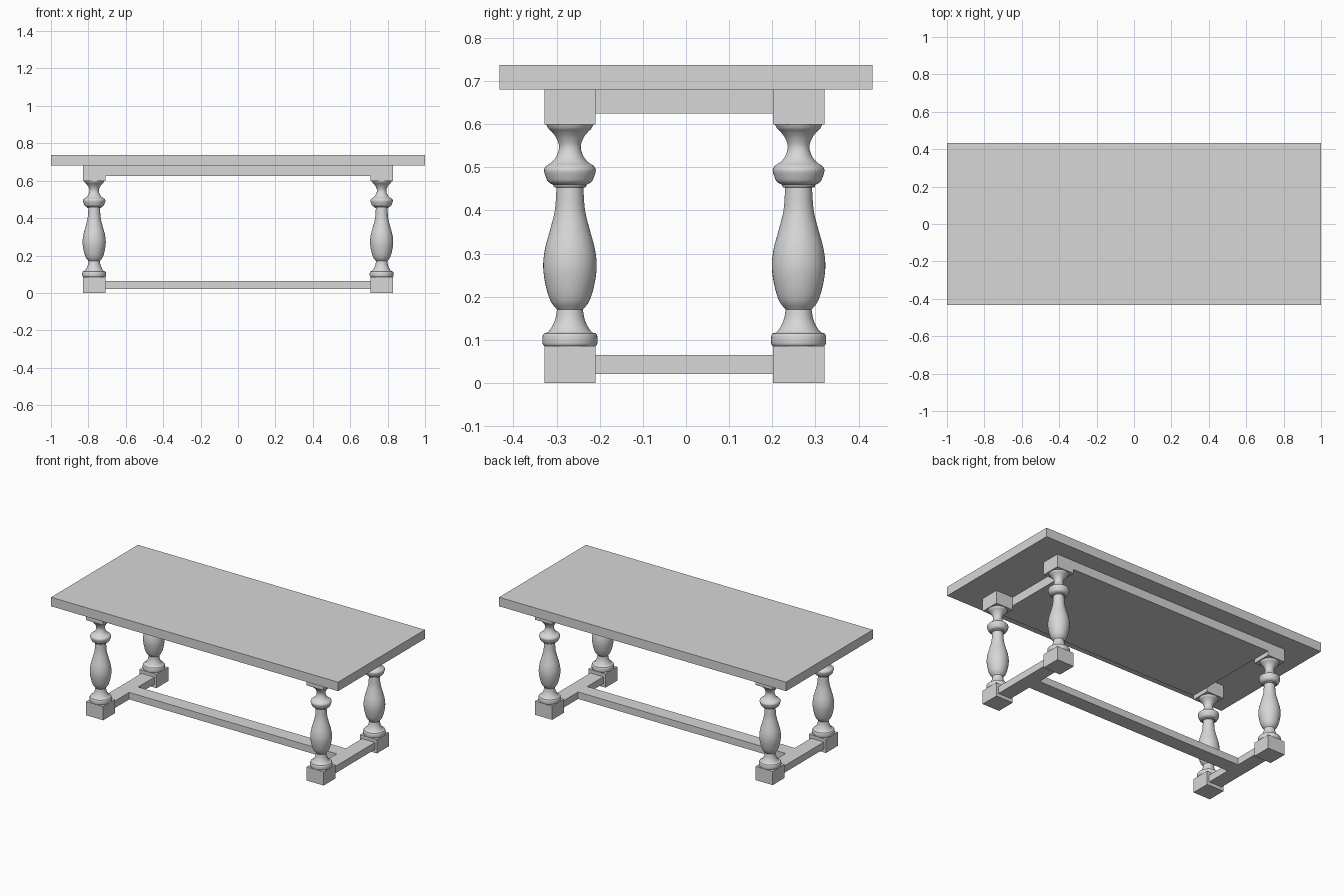
import bpy, bmesh, math
from mathutils import Vector

cube = bpy.data.objects.get("Cube")
if cube:
    bpy.data.objects.remove(cube, do_unlink=True)

GREY = (0.68, 0.68, 0.68, 1)
grey = bpy.data.materials.new("plain grey")
grey.use_nodes = True
grey.diffuse_color = GREY
grey.node_tree.nodes["Principled BSDF"].inputs["Base Color"].default_value = GREY


def make_object(name, bm):
    bmesh.ops.recalc_face_normals(bm, faces=bm.faces)
    mesh = bpy.data.meshes.new(name)
    bm.to_mesh(mesh)
    bm.free()
    mesh.materials.append(grey)
    obj = bpy.data.objects.new(name, mesh)
    bpy.context.collection.objects.link(obj)
    return obj


def box(name, x, y, z):
    """Box from (low, high) ranges along each axis."""
    bm = bmesh.new()
    bmesh.ops.create_cube(bm, size=1)
    for v in bm.verts:
        v.co = [(a + b) / 2 + c * (b - a) for (a, b), c in zip((x, y, z), v.co)]
    return make_object(name, bm)


def smooth_curve(points, steps=4):
    """Rounded line through a few (radius, height) points."""
    p = [Vector(q) for q in points]
    p = [2 * p[0] - p[1]] + p + [2 * p[-1] - p[-2]]
    out = []
    for a, b, c, d in zip(p, p[1:], p[2:], p[3:]):
        for i in range(steps):
            t = i / steps
            out.append(b + (c - a) * t / 2 + (2 * a - 5 * b + 4 * c - d) * t**2 / 2
                       + (3 * b - a - 3 * c + d) * t**3 / 2)
    return out + [p[-2]]


def turned(name, sections, x, y, sides=40):
    """Lathe the profile sections around a vertical axis; section joints stay sharp."""
    bm = bmesh.new()
    profile = [q for s in sections for q in smooth_curve(s)]
    verts = [bm.verts.new((r, 0, z)) for r, z in profile]
    edges = [bm.edges.new(pair) for pair in zip(verts, verts[1:])]
    bmesh.ops.spin(bm, geom=verts + edges, cent=(0, 0, 0), axis=(0, 0, 1),
                   angle=math.tau, steps=sides, use_duplicate=False)
    bmesh.ops.remove_doubles(bm, verts=bm.verts, dist=0.0001)
    obj = make_object(name, bm)
    obj.location = (x, y, 0)
    bpy.ops.object.select_all(action="DESELECT")
    obj.select_set(True)
    bpy.context.view_layer.objects.active = obj
    bpy.ops.object.shade_smooth_by_angle(angle=math.radians(35))


# Turned leg profile, bottom to top
LEG = [
    [(0.059, 0.085), (0.063, 0.09), (0.064, 0.1), (0.063, 0.11), (0.06, 0.115)],
    [(0.06, 0.115), (0.051, 0.118), (0.042, 0.13), (0.034, 0.148), (0.03, 0.17)],
    [(0.03, 0.17), (0.045, 0.19), (0.056, 0.225), (0.062, 0.268), (0.058, 0.31),
     (0.046, 0.355), (0.035, 0.4), (0.031, 0.453)],
    [(0.031, 0.453), (0.037, 0.454), (0.038, 0.459)],
    [(0.038, 0.459), (0.05, 0.466), (0.056, 0.478), (0.06, 0.493), (0.055, 0.503),
     (0.042, 0.512), (0.031, 0.526), (0.025, 0.547), (0.031, 0.567), (0.041, 0.581),
     (0.05, 0.59), (0.055, 0.6)],
]

X = {"right": -0.769, "left": 0.768}
Y = {"front": -0.269, "back": 0.261}
HALF = 0.0595


def around(c, half):
    return (c - half, c + half)


# Table top
box("table_top", (-1, 1), (-0.432, 0.432), (0.68, 0.737))

# Legs: foot block, turned column, head block
for side, x in X.items():
    for end, y in Y.items():
        tag = f"{end}_{side}"
        box(f"{tag}_foot_block", around(x, HALF), around(y, HALF), (0, 0.086))
        turned(f"{tag}_turned_leg", LEG, x, y)
        box(f"{tag}_head_block", around(x, HALF), around(y, HALF), (0.599, 0.68))

# Solid frame under the top, flush with the head blocks at front and back
box("under_frame", (X["right"] + HALF, X["left"] - HALF),
    (Y["front"] - HALF, Y["back"] + HALF), (0.625, 0.68))

# Low stretchers: one across each end, joined by a long centre rail
for side, x in X.items():
    box(f"{side}_stretcher", around(x, 0.045),
        (Y["front"] + HALF, Y["back"] - HALF), (0.021, 0.065))
box("centre_stretcher", (X["right"] + 0.045, X["left"] - 0.045),
    around(-0.004, 0.045), (0.021, 0.065))
